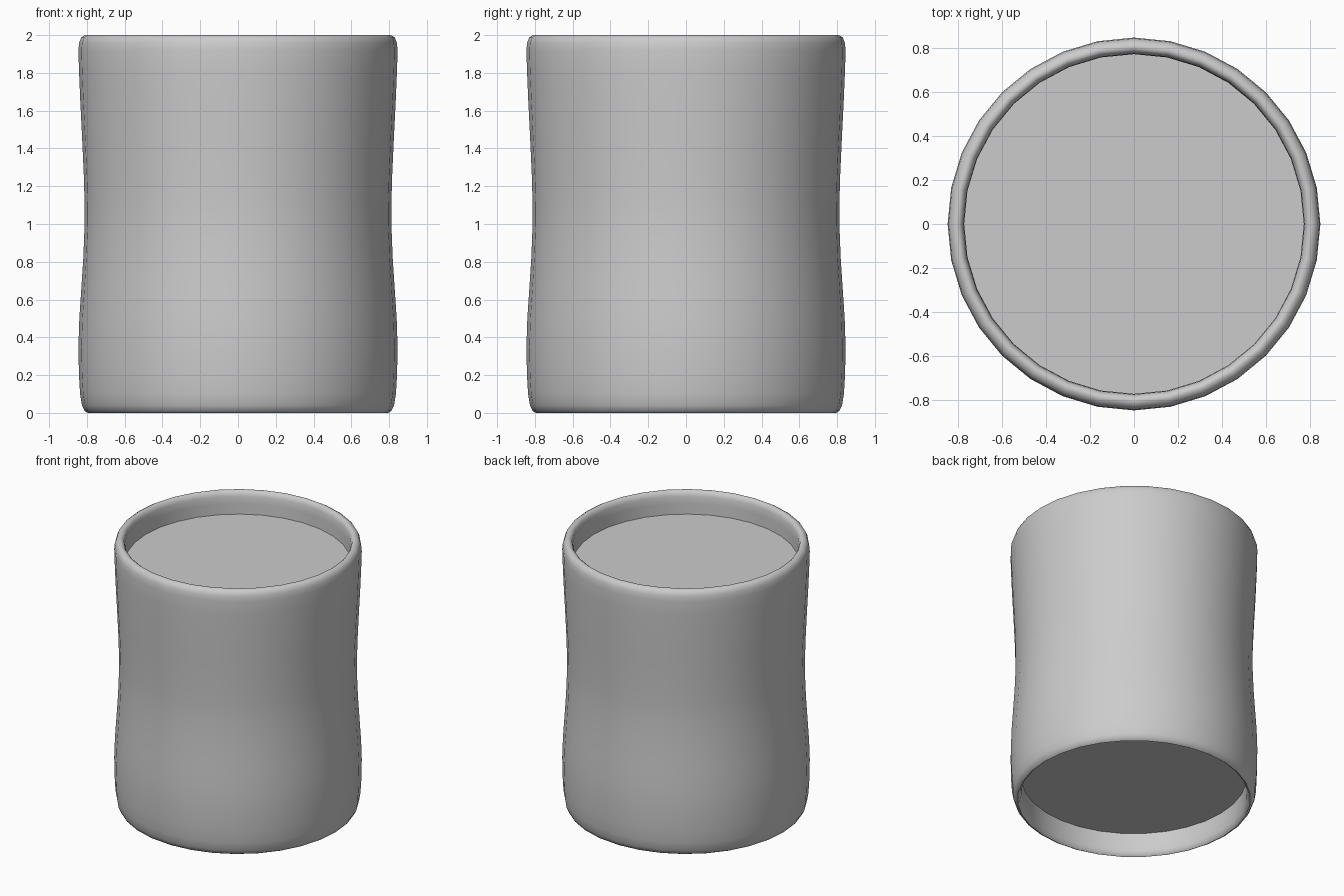
import bpy
import bmesh
from math import pi, sin, cos

SIDES = 32

cube = bpy.data.objects.get("Cube")
if cube:
    bpy.data.objects.remove(cube, do_unlink=True)

grey = bpy.data.materials.new("plain grey")
grey.use_nodes = True
colour = (0.6, 0.6, 0.6, 1)
grey.diffuse_color = colour
grey.node_tree.nodes["Principled BSDF"].inputs["Base Color"].default_value = colour


def add_object(name, bm):
    bmesh.ops.recalc_face_normals(bm, faces=bm.faces)
    mesh = bpy.data.meshes.new(name)
    bm.to_mesh(mesh)
    bm.free()
    mesh.materials.append(grey)
    obj = bpy.data.objects.new(name, mesh)
    bpy.context.collection.objects.link(obj)
    return obj


def lathe(name, profile):
    """Revolve a closed (radius, height) profile around z."""
    bm = bmesh.new()
    rings = []
    for r, z in profile:
        rings.append([bm.verts.new((r * cos(2 * pi * i / SIDES),
                                    r * sin(2 * pi * i / SIDES), z))
                      for i in range(SIDES)])
    for a, b in zip(rings, rings[1:] + rings[:1]):
        for i in range(SIDES):
            j = (i + 1) % SIDES
            bm.faces.new((a[i], a[j], b[j], b[i]))
    return add_object(name, bm)


def disc(name, radius, z, up):
    bm = bmesh.new()
    verts = [bm.verts.new((radius * cos(2 * pi * i / SIDES),
                           radius * sin(2 * pi * i / SIDES), z))
             for i in range(SIDES)]
    face = bm.faces.new(verts)
    if not up:
        face.normal_flip()
    mesh = bpy.data.meshes.new(name)
    bm.to_mesh(mesh)
    bm.free()
    mesh.materials.append(grey)
    obj = bpy.data.objects.new(name, mesh)
    bpy.context.collection.objects.link(obj)


# Waisted wall with rounded lips, outside from bottom to top, then inside down
outer = [(0.795, 0), (0.812, 0.01), (0.826, 0.04), (0.836, 0.1), (0.842, 0.2),
         (0.845, 0.35), (0.84, 0.5), (0.83, 0.65), (0.819, 0.82), (0.812, 1.0),
         (0.812, 1.1), (0.816, 1.25), (0.825, 1.45), (0.835, 1.65),
         (0.842, 1.82), (0.845, 1.92), (0.841, 1.96), (0.83, 1.988), (0.81, 2.0)]
inner = [(0.795, 2.0), (0.782, 1.99), (0.773, 1.965), (0.77, 1.91),
         (0.77, 0.09), (0.773, 0.035), (0.782, 0.01)]
wall = lathe("wall", outer + inner)

# Recessed flat panels closing both ends
disc("top_panel", 0.77, 1.83, True)
disc("bottom_panel", 0.77, 0.17, False)

bpy.ops.object.select_all(action="DESELECT")
wall.select_set(True)
bpy.context.view_layer.objects.active = wall
bpy.ops.object.shade_smooth_by_angle(angle=pi / 3)
